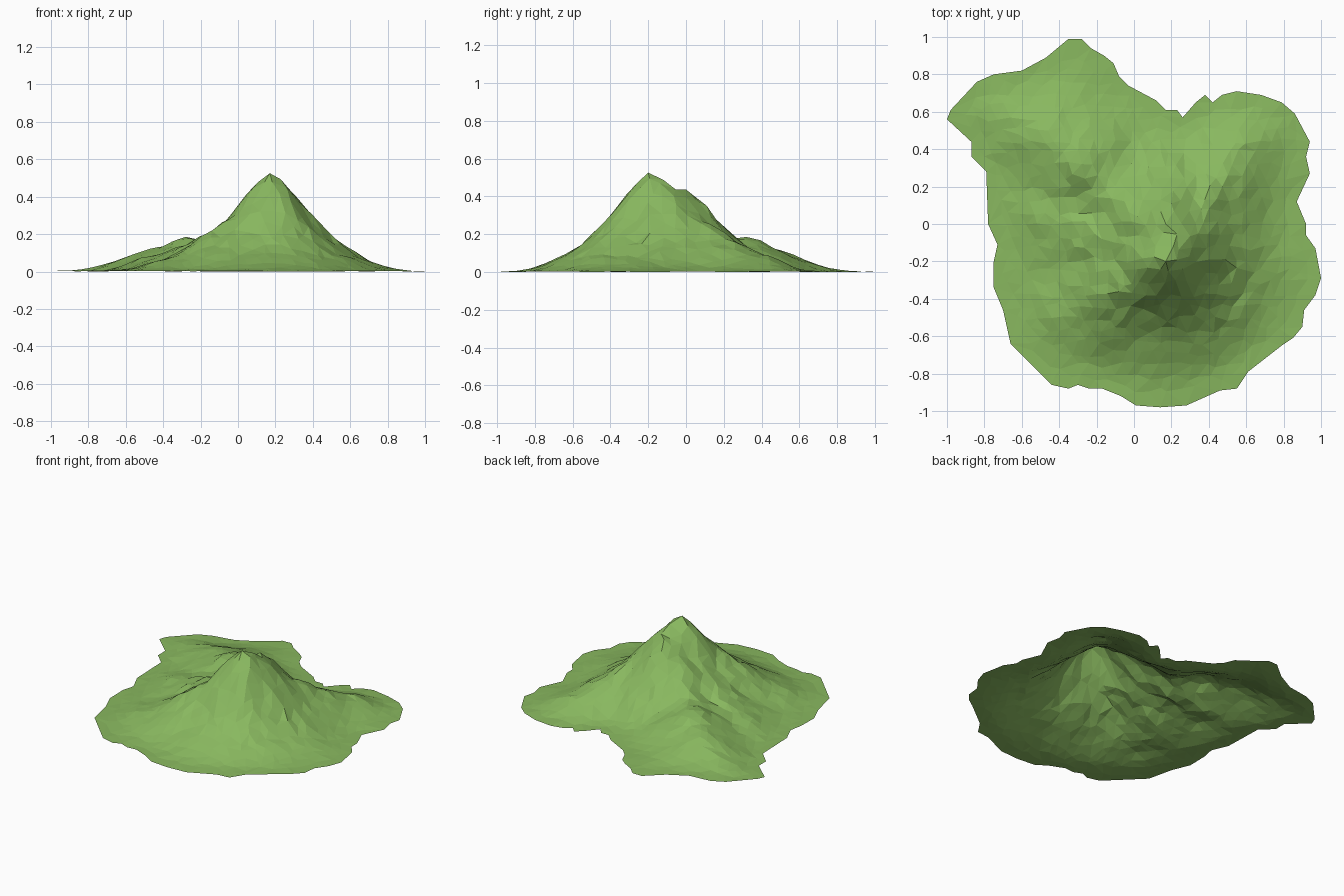
import bpy
import math
import random
from mathutils import Vector
from mathutils.geometry import delaunay_2d_cdt, intersect_point_line

random.seed(4)
default = bpy.data.objects.get("Cube")
if default:
    bpy.data.objects.remove(default, do_unlink=True)

# Shoreline, clockwise from the north tip, in hundredths of a unit
SHORE = [(-35, 99), (-28, 99), (-23, 94), (-16, 90), (-11, 86), (-8, 79), (-3, 74),
         (12, 66), (17, 61), (23, 61), (26, 57), (33, 65), (38, 69), (42, 65), (47, 69),
         (55, 71), (68, 69), (79, 65), (86, 59), (94, 44), (92, 36), (94, 27), (87, 12),
         (92, 0), (92, -6), (97, -13), (100, -29), (97, -38), (91, -46), (90, -55),
         (85, -61), (79, -65), (61, -79), (55, -88), (46, -89), (28, -97), (14, -98),
         (1, -97), (-7, -92), (-17, -88), (-24, -88), (-30, -86), (-35, -88), (-44, -86),
         (-66, -64), (-70, -46), (-75, -34), (-75, -20), (-73, -11), (-78, 0), (-79, 28),
         (-87, 36), (-87, 44), (-100, 56), (-98, 61), (-84, 76), (-75, 80), (-60, 82),
         (-47, 89)]
shore = [Vector((x / 100, y / 100)) for x, y in SHORE]

# Ridge lines: start and end as (x, y, crest height), then width of the slope
PEAK = (.17, -.2, .485)
SHOULDER = (.21, -.12, .455)
BACK_CREST = (.17, 0, .4)
EAST_KNEE = (.36, .08, .25)
WEST_KNEE = (-.05, -.33, .26)
WEST_FLANK = (-.1, -.1, .22)
SPUR = (.02, .04, .3)
SADDLE = (-.15, .18, .165)
HILL = (-.28, .32, .175)
HILL_END = (-.43, .44, .12)
RIDGES = [
    (PEAK, SHOULDER, .32),
    (SHOULDER, BACK_CREST, .3),
    (BACK_CREST, EAST_KNEE, .27),
    (EAST_KNEE, (.56, .4, .09), .24),
    (PEAK, WEST_KNEE, .28),
    (WEST_KNEE, (-.35, -.45, .07), .22),
    (PEAK, WEST_FLANK, .25),
    (WEST_FLANK, (-.42, .02, .09), .25),
    (BACK_CREST, SPUR, .26),
    (SPUR, SADDLE, .25),
    (SADDLE, HILL, .26),
    (HILL, HILL_END, .26),
    (HILL_END, (-.62, .48, .065), .24),
]


def segment_distance(point, start, end):
    """Distance to a segment and the position along it from 0 to 1."""
    along = intersect_point_line(point, start, end)[1]
    along = min(1, max(0, along))
    return (point - start.lerp(end, along)).length, along


def shore_distance(point):
    return min(segment_distance(point, a, b)[0]
               for a, b in zip(shore, shore[1:] + shore[:1]))


def inside(point):
    """Even-odd test against the shoreline."""
    result = False
    for a, b in zip(shore, shore[1:] + shore[:1]):
        if (a.y > point.y) != (b.y > point.y):
            if point.x < a.x + (b.x - a.x) * (point.y - a.y) / (b.y - a.y):
                result = not result
    return result


def height(point):
    """Smooth maximum of all ridge slopes, fading out at the shore."""
    total = 0
    for start, end, width in RIDGES:
        distance, along = segment_distance(point, Vector(start[:2]), Vector(end[:2]))
        crest = start[2] + (end[2] - start[2]) * along
        total += (crest * math.exp(-(distance / width) ** 1.6)) ** 14
    fade = min(1, shore_distance(point) / .27)
    return total ** (1 / 14) * fade * fade * (3 - 2 * fade)


# Scattered ground points: shoreline, crest points, then a jittered lattice
points = list(shore)
for ridge in RIDGES:
    for spot in ridge[:2]:
        candidate = Vector(spot[:2])
        if all((candidate - p).length > .01 for p in points):
            points.append(candidate)
fixed = len(points)
STEP = .063
count = int(1 / STEP) + 1
for row in range(-count, count + 1):
    for column in range(-count, count + 1):
        spot = Vector((column + row % 2 / 2 + random.uniform(-.3, .3),
                       row + random.uniform(-.3, .3))) * STEP
        if (inside(spot) and shore_distance(spot) > STEP * .6
                and all((spot - p).length > STEP * .5 for p in points[:fixed])):
            points.append(spot)

# Triangulate within the shoreline and raise the terrain
border = [(i, (i + 1) % len(shore)) for i in range(len(shore))]
flat, _, faces, *_ = delaunay_2d_cdt(points, border, [], 1, 1e-5)
vertices = []
for spot in flat:
    z = height(spot)
    is_crest = any((spot - Vector(s[:2])).length < .01 for r in RIDGES for s in r[:2])
    rough = 0 if is_crest else random.uniform(-.06, .06) * min(z, .2)
    vertices.append((spot.x, spot.y, max(0, z + rough) + .004 * random.random()))
base = min(v[2] for v in vertices)
vertices = [(x, y, z - base) for x, y, z in vertices]

mesh = bpy.data.meshes.new("mountain_terrain")
mesh.from_pydata(vertices, [], faces)
mesh.update()
terrain = bpy.data.objects.new("mountain_terrain", mesh)
bpy.context.scene.collection.objects.link(terrain)

# Grass colour
GRASS = (.25, .48, .115, 1)
grass = bpy.data.materials.new("grass_green")
grass.use_nodes = True
grass.diffuse_color = GRASS
shader = next(n for n in grass.node_tree.nodes if n.type == "BSDF_PRINCIPLED")
shader.inputs["Base Color"].default_value = GRASS
shader.inputs["Roughness"].default_value = .9
mesh.materials.append(grass)
